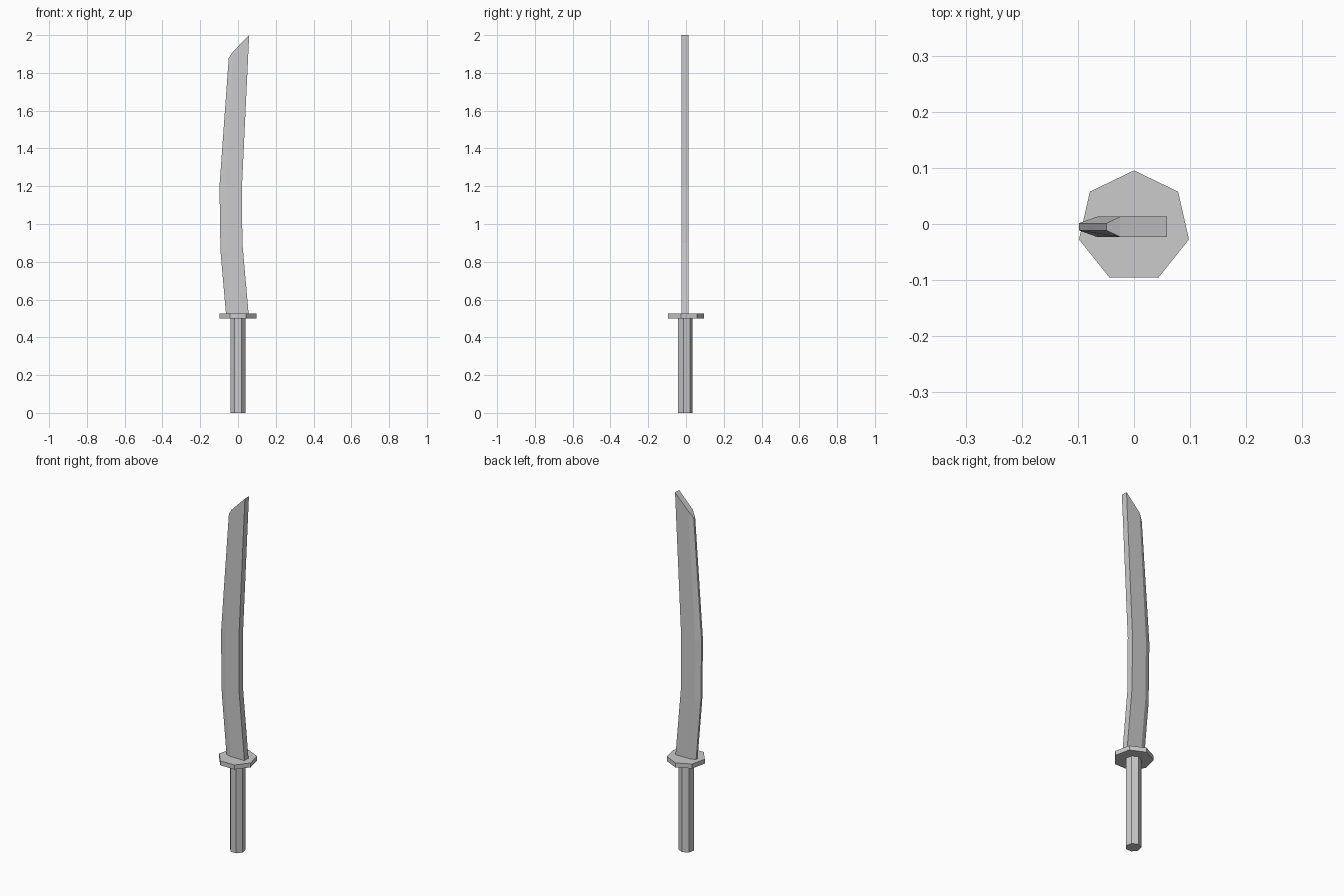
import bpy, bmesh

if "Cube" in bpy.data.objects:
    bpy.data.objects.remove(bpy.data.objects["Cube"])

CY = -0.005  # shared axis of handle, guard and blade


def heptagon_prism(name, radius, z0, z1):
    bpy.ops.mesh.primitive_cylinder_add(vertices=7, radius=radius, depth=z1 - z0,
                                        location=(0, CY, (z0 + z1) / 2))
    bpy.context.object.name = name


heptagon_prism("handle", 0.04, 0.0, 0.5)
heptagon_prism("guard", 0.1005, 0.5, 0.525)

# Blade stations: (x, z) of cutting edge, bevel shoulder and spine
stations = [
    ((-0.063, 0.515), (-0.032, 0.515), (0.057, 0.515)),
    ((-0.093, 0.86), (-0.062, 0.86), (0.023, 0.90)),
    ((-0.098, 1.20), (-0.066, 1.20), (0.021, 1.20)),
    ((-0.049, 1.88), (-0.025, 1.914), (0.059, 2.0)),
]
EDGE, THICK = 0.0065, 0.018  # half thickness at edge and at spine

bm = bmesh.new()
rings = []
for edge, shoulder, spine in stations:
    outline = [(edge, -EDGE), (shoulder, -THICK), (spine, -THICK),
               (spine, THICK), (shoulder, THICK), (edge, EDGE)]
    rings.append([bm.verts.new((x, CY + y, z)) for (x, z), y in outline])
for a, b in zip(rings, rings[1:]):
    for i in range(6):
        j = (i + 1) % 6
        bm.faces.new((a[i], a[j], b[j], b[i]))

# Blade root cap, and slanted tip split at the shoulder
bm.faces.new(rings[0][::-1])
e0, s0, p0, p1, s1, e1 = rings[-1]
bm.faces.new((s0, p0, p1, s1))
bm.faces.new((e0, s0, s1, e1))
bmesh.ops.recalc_face_normals(bm, faces=bm.faces)

mesh = bpy.data.meshes.new("blade")
bm.to_mesh(mesh)
bm.free()
bpy.context.collection.objects.link(bpy.data.objects.new("blade", mesh))
